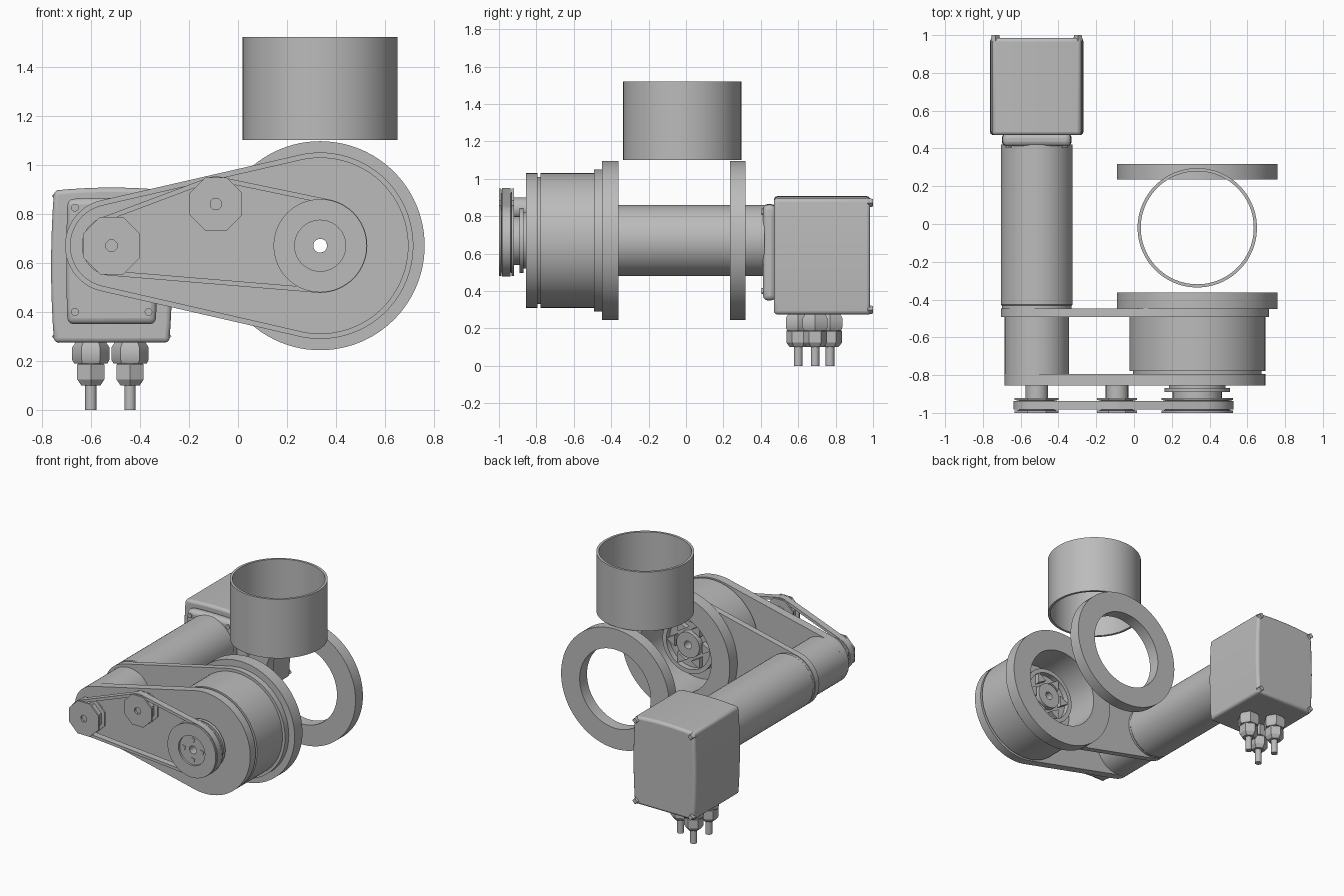
import bpy, bmesh
from math import sin, cos, pi, tau
from mathutils import Vector
from mathutils.geometry import convex_hull_2d

cube = bpy.data.objects.get("Cube")
if cube:
    bpy.data.objects.remove(cube, do_unlink=True)

grey = bpy.data.materials.new("machine_grey")
grey.use_nodes = True
colour = (0.5, 0.5, 0.5, 1)
grey.diffuse_color = colour
grey.node_tree.nodes["Principled BSDF"].inputs["Base Color"].default_value = colour

DRUM = (0.335, 0.67)     # x, z of the drum axis
MOTOR = (-0.515, 0.67)   # x, z of the motor axis
IDLER = (-0.09, 0.84)    # x, z of the belt tensioner
BORE = 0.028
parts = []


def finish(name, bm):
    bmesh.ops.remove_doubles(bm, verts=bm.verts, dist=1e-5)
    bmesh.ops.recalc_face_normals(bm, faces=bm.faces)
    mesh = bpy.data.meshes.new(name)
    bm.to_mesh(mesh)
    bm.free()
    mesh.materials.append(grey)
    ob = bpy.data.objects.new(name, mesh)
    bpy.context.collection.objects.link(ob)
    parts.append(ob)
    return ob


def lathe(name, profile, centre, seg=64, vertical=False, phase=0.0):
    """Spin a closed (radius, height) profile about a y axis, or a z axis."""
    bm = bmesh.new()
    rings = []
    for i in range(seg):
        a = tau * i / seg + phase
        ring = []
        for r, h in profile:
            u, v = centre[0] + r * cos(a), centre[1] + r * sin(a)
            ring.append(bm.verts.new((u, v, h) if vertical else (u, h, v)))
        rings.append(ring)
    n = len(profile)
    for i in range(seg):
        a, b = rings[i], rings[(i + 1) % seg]
        for j in range(n):
            k = (j + 1) % n
            if profile[j][0] == 0 and profile[k][0] == 0:
                continue
            loop = [a[j], b[j], b[k], a[k]]
            if profile[j][0] == 0:
                loop.pop(1)
            elif profile[k][0] == 0:
                loop.pop(2)
            bm.faces.new(loop)
    return finish(name, bm)


def tube(name, inner, outer, h0, h1, centre, **kw):
    return lathe(name, [(inner, h0), (outer, h0), (outer, h1), (inner, h1)], centre, **kw)


def wrap(circles, inset=0.0, seg=96):
    """Outline stretched round circles (centre, radius), with an inset copy."""
    outer, inner = [], []
    for (x, z), r in circles:
        for i in range(seg):
            d = Vector((cos(tau * i / seg), sin(tau * i / seg)))
            outer.append(Vector((x, z)) + d * r)
            inner.append(Vector((x, z)) + d * (r - inset))
    ids = convex_hull_2d(outer)
    return [outer[i] for i in ids], [inner[i] for i in ids]


def slab(name, outline, y0, y1, hole=None):
    """Extrude an x-z outline along y, solid or as a band."""
    bm = bmesh.new()

    def ring(pts, y):
        return [bm.verts.new((p[0], y, p[1])) for p in pts]

    def bridge(a, b):
        for i in range(len(a)):
            k = (i + 1) % len(a)
            bm.faces.new((a[i], a[k], b[k], b[i]))

    a, b = ring(outline, y0), ring(outline, y1)
    bridge(a, b)
    if hole:
        c, d = ring(hole, y0), ring(hole, y1)
        for pair in ((c, d), (a, c), (b, d)):
            bridge(*pair)
    else:
        bm.faces.new(a)
        bm.faces.new(b)
    return finish(name, bm)


def cut(ob, cutter):
    mod = ob.modifiers.new("cut", "BOOLEAN")
    mod.operation = 'DIFFERENCE'
    mod.object = cutter
    mod.solver = 'EXACT'


def bevel(ob, width, segments=3):
    mod = ob.modifiers.new("bevel", "BEVEL")
    mod.width = width
    mod.segments = segments
    mod.limit_method = 'ANGLE'
    mod.angle_limit = 0.7


# Collar and mounting rings
tube("upright_collar", 0.299, 0.316, 1.10, 1.52, (0.335, -0.02), vertical=True, seg=96)
tube("rear_ring", 0.28, 0.426, 0.235, 0.318, DRUM, seg=96)
tube("front_ring", 0.28, 0.426, -0.45, -0.362, DRUM, seg=96)

# Drum with its rear recess and narrow front neck
lathe("drum", [(BORE, -0.80), (0.34, -0.80), (0.34, -0.778), (0.36, -0.778), (0.36, -0.48),
               (0.28, -0.48), (0.28, -0.62), (BORE, -0.62)], DRUM, seg=96)

# Output hub inside the recess
lathe("output_hub", [(BORE, -0.63), (0.2, -0.63), (0.2, -0.50), (0.17, -0.50), (0.17, -0.54),
                     (0.09, -0.54), (0.09, -0.50), (BORE, -0.50)], DRUM, seg=48)
for i in range(6):
    a = tau * i / 6
    spot = (DRUM[0] + 0.13 * cos(a), DRUM[1] + 0.13 * sin(a))
    lathe("hub_lug", [(0, -0.545), (0.045, -0.545), (0.045, -0.505), (0, -0.505)],
          spot, seg=3, phase=a)

# Bearing plates joining drum and motor
bore_cutter = lathe("bore_cutter", [(0, -1.1), (BORE, -1.1), (BORE, -0.3), (0, -0.3)], DRUM)
recess_cutter = lathe("recess_cutter", [(0, -0.6), (0.28, -0.6), (0.28, -0.3), (0, -0.3)],
                      DRUM, seg=96)
for cutter in (bore_cutter, recess_cutter):
    cutter.hide_render = True
    cutter.hide_viewport = True
    cutter.display_type = 'WIRE'
rear_plate = slab("rear_plate", wrap([(DRUM, 0.38), (MOTOR, 0.19)])[0], -0.492, -0.448)
cut(rear_plate, recess_cutter)
front_plate = slab("front_plate", wrap([(DRUM, 0.36), (MOTOR, 0.17)])[0], -0.855, -0.795)
cut(front_plate, bore_cutter)

# Motor housing
lathe("motor_housing", [(0, -0.82), (0.17, -0.82), (0.17, -0.455), (0.185, -0.45), (0.185, -0.432),
                        (0.19, -0.425), (0.19, 0.42), (0, 0.42)], MOTOR)

# Terminal box, with gently bulging walls
def box_outline(hx, z0, z1, bulge, steps=8):
    cz, hz, pts = (z0 + z1) / 2, (z1 - z0) / 2, []
    for i in range(steps):
        t = 2 * i / steps - 1
        pts.append((MOTOR[0] + hx + bulge * (1 - t * t), cz + t * hz))
    for i in range(steps):
        t = 2 * i / steps - 1
        pts.append((MOTOR[0] - t * hx, cz + hz + bulge * (1 - t * t)))
    for i in range(steps):
        t = 2 * i / steps - 1
        pts.append((MOTOR[0] - hx - bulge * (1 - t * t), cz - t * hz))
    pts.append((MOTOR[0] - hx, z0))
    return pts


bevel(slab("terminal_box", box_outline(0.235, 0.275, 0.895, 0.012), 0.47, 0.985), 0.018)
bevel(slab("box_gasket", box_outline(0.18, 0.35, 0.86, 0.005), 0.412, 0.48), 0.025)
for sx in (-1, 1):
    for z in (0.40, 0.825):
        lathe("gasket_screw", [(0, 0.404), (0.016, 0.404), (0.016, 0.42), (0, 0.42)],
              (MOTOR[0] + sx * 0.15, z), seg=12)
    for z in (0.30, 0.872):
        lathe("lid_corner_tab", [(0, 0.97), (0.026, 0.97), (0.02, 1.0), (0, 1.0)],
              (MOTOR[0] + sx * 0.218, z), seg=4)

# Cable glands under the box
for spot in ((-0.6, 0.6), (-0.6, 0.77), (-0.44, 0.69)):
    lathe("gland_nut", [(0, 0.19), (0.068, 0.19), (0.076, 0.205), (0.076, 0.255),
                        (0.06, 0.28), (0, 0.28)], spot, seg=6, vertical=True)
    lathe("gland_cap", [(0, 0.10), (0.045, 0.10), (0.064, 0.125), (0.064, 0.185),
                        (0.05, 0.2), (0, 0.2)], spot, seg=6, vertical=True, phase=pi / 6)
    lathe("cable", [(0, 0), (0.023, 0), (0.023, 0.12), (0, 0.12)], spot, seg=16, vertical=True)

# Small flanged pulleys on the motor shaft and the tensioner
for name, spot, r in (("motor_pulley", MOTOR, 0.126), ("tensioner_pulley", IDLER, 0.116)):
    lathe(name, [(0, -0.985), (0.025, -0.985), (0.025, -1.0), (r, -1.0), (r, -0.988),
                 (r - 0.025, -0.985), (r - 0.025, -0.935), (r, -0.932), (r, -0.92),
                 (0, -0.92)], spot, seg=8, phase=pi / 8)
    lathe(name + "_shaft", [(0, -0.93), (0.06, -0.93), (0.06, -0.84), (0, -0.84)], spot, seg=24)

# Large pulley on the drum shaft
lathe("drum_pulley", [(BORE, -0.985), (0.104, -0.985), (0.104, -1.0), (0.19, -1.0), (0.19, -0.988),
                      (0.17, -0.985), (0.17, -0.935), (0.19, -0.932), (0.19, -0.92), (0.13, -0.92),
                      (0.13, -0.89), (0.173, -0.89), (0.173, -0.868), (0.15, -0.868),
                      (0.15, -0.85), (BORE, -0.85)], DRUM)
for i in range(4):
    a = tau * i / 4
    lathe("pulley_screw", [(0, -0.99), (0.018, -0.99), (0.018, -0.98), (0, -0.98)],
          (DRUM[0] + 0.072 * cos(a), DRUM[1] + 0.072 * sin(a)), seg=4, phase=0.5)

# Drive belt round the three pulleys
belt_out, belt_in = wrap([(DRUM, 0.192), (MOTOR, 0.122), (IDLER, 0.112)], inset=0.02)
slab("drive_belt", belt_out, -0.983, -0.937, hole=belt_in)

# Smooth curved walls, crisp edges
bpy.ops.object.select_all(action='DESELECT')
for ob in parts:
    if not ob.hide_render:
        ob.select_set(True)
        bpy.context.view_layer.objects.active = ob
bpy.ops.object.shade_smooth_by_angle(angle=pi / 6)
